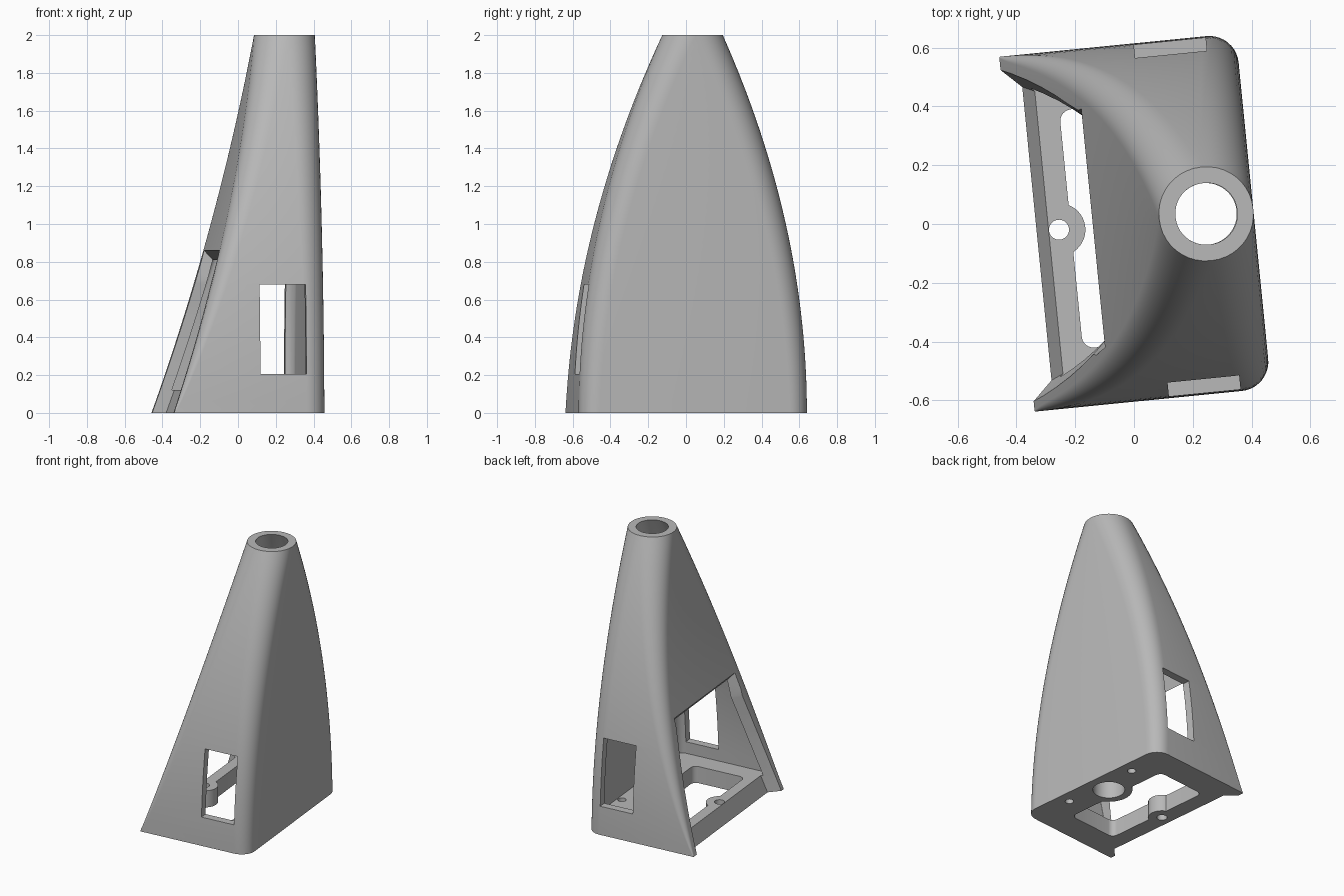
import bpy, bmesh, math
from mathutils import Matrix

if "Cube" in bpy.data.objects:
    bpy.data.objects.remove(bpy.data.objects["Cube"])

TURN = Matrix.Rotation(math.radians(5.7), 4, 'Z')   # the whole tower is slightly turned
HEIGHT, FLOOR = 2.0, 0.12
TUBE = (0.247, 0.01)                                # centre of the top tube

grey = bpy.data.materials.new("light_grey")
grey.diffuse_color = (0.48, 0.48, 0.48, 1)
grey.use_nodes = True
grey.node_tree.nodes["Principled BSDF"].inputs["Base Color"].default_value = grey.diffuse_color


def left(z):                                        # leaning left wall
    s = z / HEIGHT
    return -0.40 + 0.694 * s - 0.207 * s * s


def half(z):                                        # bowed half width
    return 0.607 - 0.447 * (z / HEIGHT) ** 2


def section(z, inset):
    """Rounded rectangle at height z, pulled in by inset."""
    s = min(max(z / HEIGHT, 0), 1)
    x0, x1, h = left(z) + inset * 1.02, 0.409 - inset, half(z) - inset
    r_left = max(0.004 + 0.154 * s ** 0.7 - inset, 0.004)
    r_right = 0.10 + 0.058 * s - inset
    cy = 0.005 + 0.005 * s
    pts = []
    for sx, sy, r, a0 in ((1, 1, r_right, 0), (-1, 1, r_left, 90),
                          (-1, -1, r_left, 180), (1, -1, r_right, 270)):
        cx = (x1 - r) if sx > 0 else (x0 + r)
        for i in range(11):
            a = math.radians(a0 + 9 * i)
            pts.append((cx + r * math.cos(a), cy + sy * (h - r) + r * math.sin(a), z))
    return pts


def loft(name, rings):
    """Skin a stack of equal rings and cap both ends."""
    bm = bmesh.new()
    vs = [[bm.verts.new(p) for p in ring] for ring in rings]
    n = len(rings[0])
    for a, b in zip(vs, vs[1:]):
        for i in range(n):
            j = (i + 1) % n
            bm.faces.new((a[i], a[j], b[j], b[i]))
    bm.faces.new(vs[0][::-1])
    bm.faces.new(vs[-1])
    bmesh.ops.recalc_face_normals(bm, faces=bm.faces)
    me = bpy.data.meshes.new(name)
    bm.to_mesh(me)
    bm.free()
    ob = bpy.data.objects.new(name, me)
    bpy.context.collection.objects.link(ob)
    me.materials.append(grey)
    return ob


def cylinder(name, x, y, r, z0, z1, n=48):
    circle = [(x + r * math.cos(2 * math.pi * i / n), y + r * math.sin(2 * math.pi * i / n))
              for i in range(n)]
    return loft(name, [[(a, b, z) for a, b in circle] for z in (z0, z1)])


def rounded_box(name, x0, x1, y0, y1, z0, z1, r):
    pts = []
    for cx, cy, a0 in ((x1 - r, y1 - r, 0), (x0 + r, y1 - r, 90),
                       (x0 + r, y0 + r, 180), (x1 - r, y0 + r, 270)):
        for i in range(7):
            a = math.radians(a0 + 15 * i)
            pts.append((cx + r * math.cos(a), cy + r * math.sin(a)))
    return loft(name, [[(a, b, z) for a, b in pts] for z in (z0, z1)])


def box(name, x0, x1, y0, y1, z0, z1):
    return loft(name, [[(x0, y0, z), (x1, y0, z), (x1, y1, z), (x0, y1, z)] for z in (z0, z1)])


def combine(target, tool, operation):
    mod = target.modifiers.new("combine", 'BOOLEAN')
    mod.operation, mod.solver, mod.object = operation, 'EXACT', tool
    bpy.context.view_layer.objects.active = target
    bpy.ops.object.modifier_apply(modifier=mod.name)
    bpy.data.objects.remove(tool, do_unlink=True)


# Outer body, hollowed above the floor and open at the top
tower = loft("tower_shell", [section(HEIGHT * i / 32, 0) for i in range(33)])
levels = [FLOOR + (HEIGHT - FLOOR) * i / 30 for i in range(31)]
hollow = [section(z, 0.055) for z in levels]
hollow.append([(x, y, HEIGHT + 0.05) for x, y, z in hollow[-1]])
combine(tower, loft("hollow_cutter", hollow), 'DIFFERENCE')

# Floor opening with the two bosses left standing in it
combine(tower, rounded_box("floor_cutter", -0.215, 0.17, -0.405, 0.41, -0.1, FLOOR + 0.03, 0.04),
        'DIFFERENCE')
combine(tower, cylinder("cable_boss", *TUBE, 0.155, 0, FLOOR), 'UNION')
combine(tower, cylinder("screw_boss", -0.256, 0.006, 0.09, 0, FLOOR), 'UNION')

# Cable hole and screw holes
for x, y, r in ((*TUBE, 0.105), (-0.256, 0.006, 0.034), (0.32, -0.28, 0.028), (0.32, 0.29, 0.028)):
    combine(tower, cylinder("hole_cutter", x, y, r, -0.1, FLOOR + 0.05), 'DIFFERENCE')

# Door recess in the leaning wall, with bevelled sides and top
rings = []
for z in (-0.05, 0.1, 0.25, 0.4, 0.55, 0.7, 0.86):
    w = 0.57 - 0.15 * z - 0.069 * z * z
    top = z == 0.86
    zo, zi = (0.905, 0.80) if top else (z, z)
    d = 0.068 if not top else 0.02
    xo, xi = left(zo) - 0.05, left(zi) + 0.068
    rings.append([(xo, -w - 0.045, zo), (xi, d - w, zi), (xi, w - d, zi), (xo, w + 0.045, zo)])
combine(tower, loft("door_cutter", rings), 'DIFFERENCE')

# Side windows, front and back
for y0, y1 in ((-0.8, -0.45), (0.45, 0.8)):
    combine(tower, box("window_cutter", 0.06, 0.305, y0, y1, 0.205, 0.68), 'DIFFERENCE')

tower.data.transform(TURN)
bpy.ops.object.select_all(action='DESELECT')
tower.select_set(True)
bpy.context.view_layer.objects.active = tower
bpy.ops.object.shade_smooth_by_angle(angle=math.radians(25))
